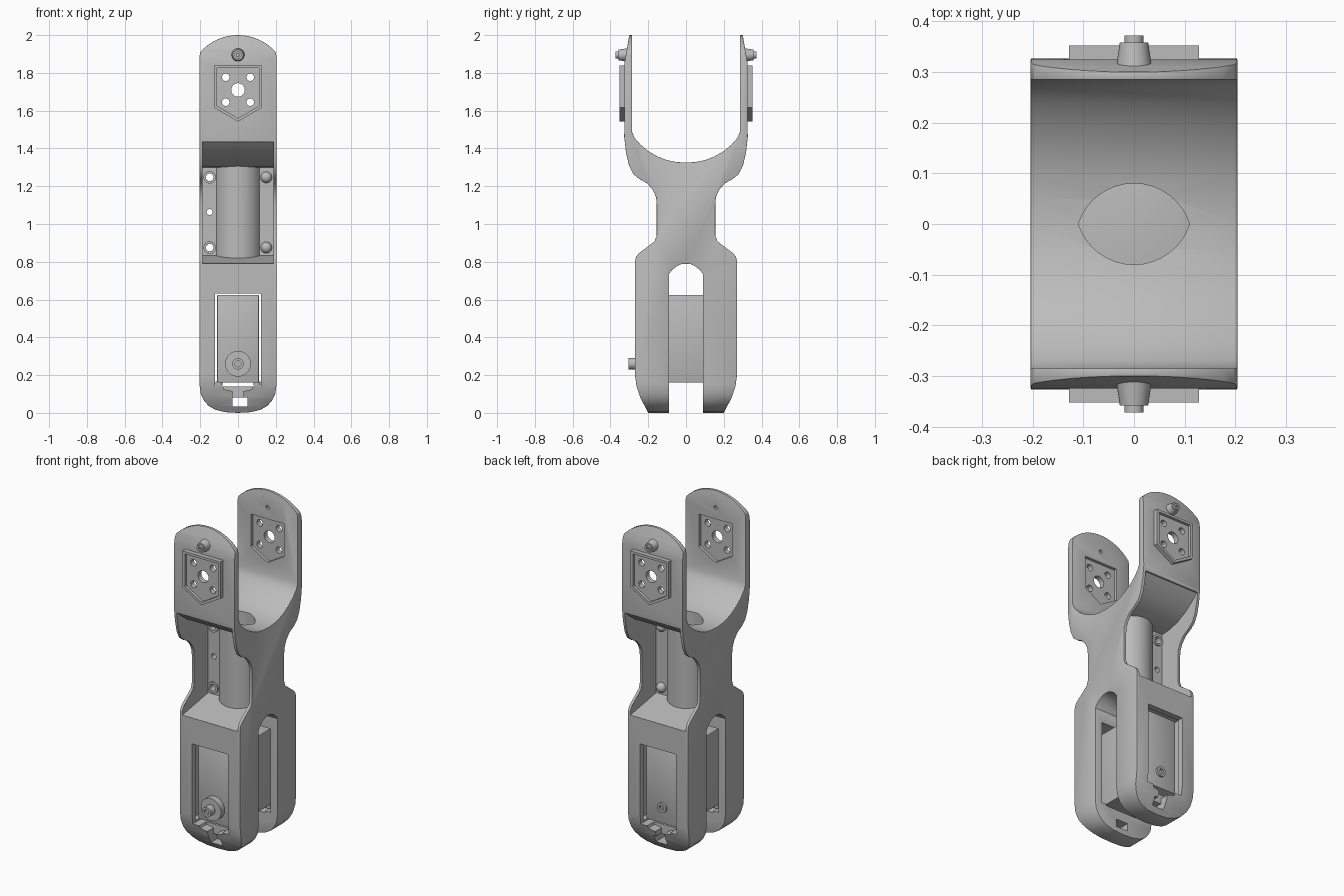
import bpy, bmesh, math
from mathutils import Vector, Matrix

if "Cube" in bpy.data.objects:
    bpy.data.objects.remove(bpy.data.objects["Cube"], do_unlink=True)

grey = bpy.data.materials.new("plain grey")
grey.use_nodes = True
colour = (0.5, 0.5, 0.5, 1)
grey.diffuse_color = colour
grey.node_tree.nodes["Principled BSDF"].inputs["Base Color"].default_value = colour


def finish(name, bm):
    bmesh.ops.recalc_face_normals(bm, faces=bm.faces)
    mesh = bpy.data.meshes.new(name)
    bm.to_mesh(mesh)
    bm.free()
    mesh.materials.append(grey)
    ob = bpy.data.objects.new(name, mesh)
    bpy.context.collection.objects.link(ob)
    return ob


def prism(name, points, axis, a, b):
    """Extrude a 2D outline along an axis from a to b."""
    place = {"X": lambda p: (a, p[0], p[1]),
             "Y": lambda p: (p[0], a, p[1]),
             "Z": lambda p: (p[0], p[1], a)}[axis]
    bm = bmesh.new()
    face = bm.faces.new([bm.verts.new(place(p)) for p in points])
    out = bmesh.ops.extrude_face_region(bm, geom=[face])
    step = Vector([b - a if c == axis else 0 for c in "XYZ"])
    bmesh.ops.translate(bm, vec=step, verts=[v for v in out["geom"] if isinstance(v, bmesh.types.BMVert)])
    return finish(name, bm)


def box(name, x, y, z):
    return prism(name, [(x[0], y[0]), (x[1], y[0]), (x[1], y[1]), (x[0], y[1])], "Z", *z)


def rod(name, x, z, y0, y1, r0, r1=None, sides=32):
    """Round bar or cone along y."""
    bm = bmesh.new()
    bmesh.ops.create_cone(bm, cap_ends=True, segments=sides, radius1=r0,
                          radius2=r0 if r1 is None else r1, depth=abs(y1 - y0))
    turn = Matrix.Rotation(math.copysign(math.pi / 2, y0 - y1), 4, "X")
    bmesh.ops.transform(bm, matrix=Matrix.Translation((x, (y0 + y1) / 2, z)) @ turn, verts=bm.verts)
    return finish(name, bm)


def apply(ob, mod):
    bpy.ops.object.select_all(action="DESELECT")
    bpy.context.view_layer.objects.active = ob
    ob.select_set(True)
    bpy.ops.object.modifier_apply(modifier=mod.name)


def combine(ob, other, op="DIFFERENCE"):
    mod = ob.modifiers.new("combine", "BOOLEAN")
    mod.operation, mod.solver, mod.object = op, "EXACT", other
    apply(ob, mod)
    bpy.data.objects.remove(other, do_unlink=True)


def mirrored(half):
    return half + [(-u, v) for u, v in reversed(half) if abs(u) > 1e-6]


def lens(rx, ry, n=16):
    """Pointed oval made of two arcs."""
    r = (rx * rx + ry * ry) / (2 * ry)
    t = math.asin(rx / r)
    arc = [(r * math.sin(-t + 2 * t * i / n), r * math.cos(-t + 2 * t * i / n) - r + ry) for i in range(n + 1)]
    return arc + [(-x, -y) for x, y in arc[1:-1]]


def pentagon(w, top, shoulder, tip):
    return [(-w, top), (w, top), (w, shoulder), (0, tip), (-w, shoulder)]


# Body: side profile limited by the front outline
saddle = [(0, 1.325), (.05, 1.328), (.1, 1.338), (.15, 1.357), (.2, 1.386), (.24, 1.419), (.27, 1.453), (.285, 1.485)]
outer = [(.285, 2.02), (.297, 2.02), (.312, 1.93), (.325, 1.86), (.327, 1.46), (.318, 1.38), (.302, 1.31),
         (.28, 1.265), (.25, 1.24), (.205, 1.215), (.175, 1.18), (.158, 1.14), (.155, 1.1), (.155, .94),
         (.165, .91), (.19, .89), (.25, .845), (.265, .825), (.27, .8), (.27, .2), (.262, .14),
         (.242, .08), (.215, .03), (.19, -.02)]
slot = [(.09, -.02), (.09, .735), (.075, .755), (.05, .775), (.025, .787), (0, .79)]
body = prism("limb_body", mirrored(saddle + outer + slot), "X", -.3, .3)
crown = [(.267 * math.sin(a), 1.733 + .267 * math.cos(a)) for a in [math.radians(6 * i) for i in range(9)]]
foot = [(.204, 1.89), (.204, .15), (.197, .1), (.18, .065), (.155, .037), (.12, .017), (.07, .004), (0, 0)]
combine(body, prism("outline", mirrored(crown + foot), "Y", -.5, .5), "INTERSECT")
bevel = body.modifiers.new("bevel", "BEVEL")
bevel.width, bevel.segments, bevel.limit_method, bevel.angle_limit = .008, 2, "ANGLE", math.radians(45)
apply(body, bevel)

# Waist pockets, leaving a thin centre web and side walls
under = [(.45, 1.435), (.315, 1.435), (.28, 1.4), (.22, 1.355), (.15, 1.32), (.08, 1.303), (.02, 1.298),
         (.02, .832), (.27, .79), (.45, .79)]
for s in (-1, 1):
    combine(body, prism("pocket", [(s * y, z) for y, z in under], "X", -.187, .187))

# Hollow centre column
combine(body, prism("column", lens(.121, .092), "Z", .802, 1.312), "UNION")
combine(body, prism("bore", lens(.11, .08), "Z", .7, 1.4))

# Motor bay, windows and lower notches
combine(body, box("bay", (-.155, .155), (-.235, .235), (.15, .66)))
combine(body, box("window", (-.122, .122), (-.4, .4), (.14, .632)))
notch = mirrored([(.085, .16), (.075, .125), (.03, .115), (.03, .06)])
for s in (-1, 1):
    combine(body, prism("notch", notch, "Y", s * .4, s * .195))
combine(body, box("cable_slot", (-.03, .05), (-.4, .4), (.035, .082)))

# Fork pads, recesses and holes
for s in (-1, 1):
    combine(body, prism("pad", pentagon(.128, 1.84, 1.617, 1.542), "Y", s * .31, s * .352), "UNION")
    combine(body, prism("recess", pentagon(.112, 1.825, 1.626, 1.56), "Y", s * .335, s * .4))
    combine(body, prism("inner_recess", pentagon(.112, 1.825, 1.626, 1.56), "Y", s * .2, s * .303))
holes = [(0, 1.71, .036)] + [(x, z, .02) for x in (-.065, .065) for z in (1.645, 1.777)]
holes += [(-.15, 1.247, .02), (-.15, 1.063, .016), (-.15, .875, .02)]
for x, z, r in holes:
    combine(body, rod("hole", x, z, -.5, .5, r, sides=20))
for s in (-1, 1):
    combine(body, rod("pin_hole", 0, 1.895, s * .2, s * .3, .011, sides=16))


def ring(name, x, z, y0, y1, r, inner):
    ob = rod(name, x, z, y0, y1, r)
    combine(ob, rod("ring_hole", x, z, y0 - .1, y1 + .1, inner))
    return ob


parts = [body]
for s, side in ((-1, "front"), (1, "back")):
    # Fork pin with a socket
    parts.append(rod(side + "_pin_boss", 0, 1.895, s * .305, s * .358, .036, .028))
    tip = rod(side + "_pin_tip", 0, 1.895, s * .35, s * .372, .019)
    combine(tip, rod("socket", 0, 1.895, s * .36, s * .4, .009, sides=6))
    parts.append(tip)
    # Waist fasteners
    for i, z in enumerate((.875, 1.247)):
        parts.append(ring(f"{side}_bushing_{i}", -.15, z, s * .018, s * .03, .033, .02))
        bm = bmesh.new()
        bmesh.ops.create_uvsphere(bm, u_segments=24, v_segments=12, radius=.03)
        bmesh.ops.translate(bm, vec=(.15, s * .022, z), verts=bm.verts)
        parts.append(finish(f"{side}_dome_screw_{i}", bm))
    # Output shaft on the motor face
    parts.append(ring(side + "_shaft_ring", 0, .26, s * .22, s * .238, .03, .016))
    # Screws on the bay floor
    for x in (-.1, .1):
        bm = bmesh.new()
        bmesh.ops.create_cone(bm, cap_ends=True, segments=16, radius1=.018, radius2=.018, depth=.02)
        bmesh.ops.translate(bm, vec=(x, s * .15, .155), verts=bm.verts)
        parts.append(finish(f"{side}_floor_screw_{'right' if x < 0 else 'left'}", bm))

# Motor and its front horn
motor = box("motor", (-.111, .111), (-.225, .225), (.16, .625))
bevel = motor.modifiers.new("bevel", "BEVEL")
bevel.width, bevel.segments = .006, 2
apply(motor, bevel)
parts.append(motor)
parts.append(rod("horn_disc", 0, .26, -.22, -.262, .068))
horn = rod("horn_hub", 0, .26, -.25, -.305, .03)
combine(horn, rod("hub_hole", 0, .26, -.29, -.4, .016))
parts.append(horn)

# Smooth the rounded surfaces and keep the corners crisp
bpy.ops.object.select_all(action="DESELECT")
for ob in parts:
    ob.select_set(True)
bpy.context.view_layer.objects.active = body
bpy.ops.object.shade_smooth_by_angle(angle=math.radians(28))
